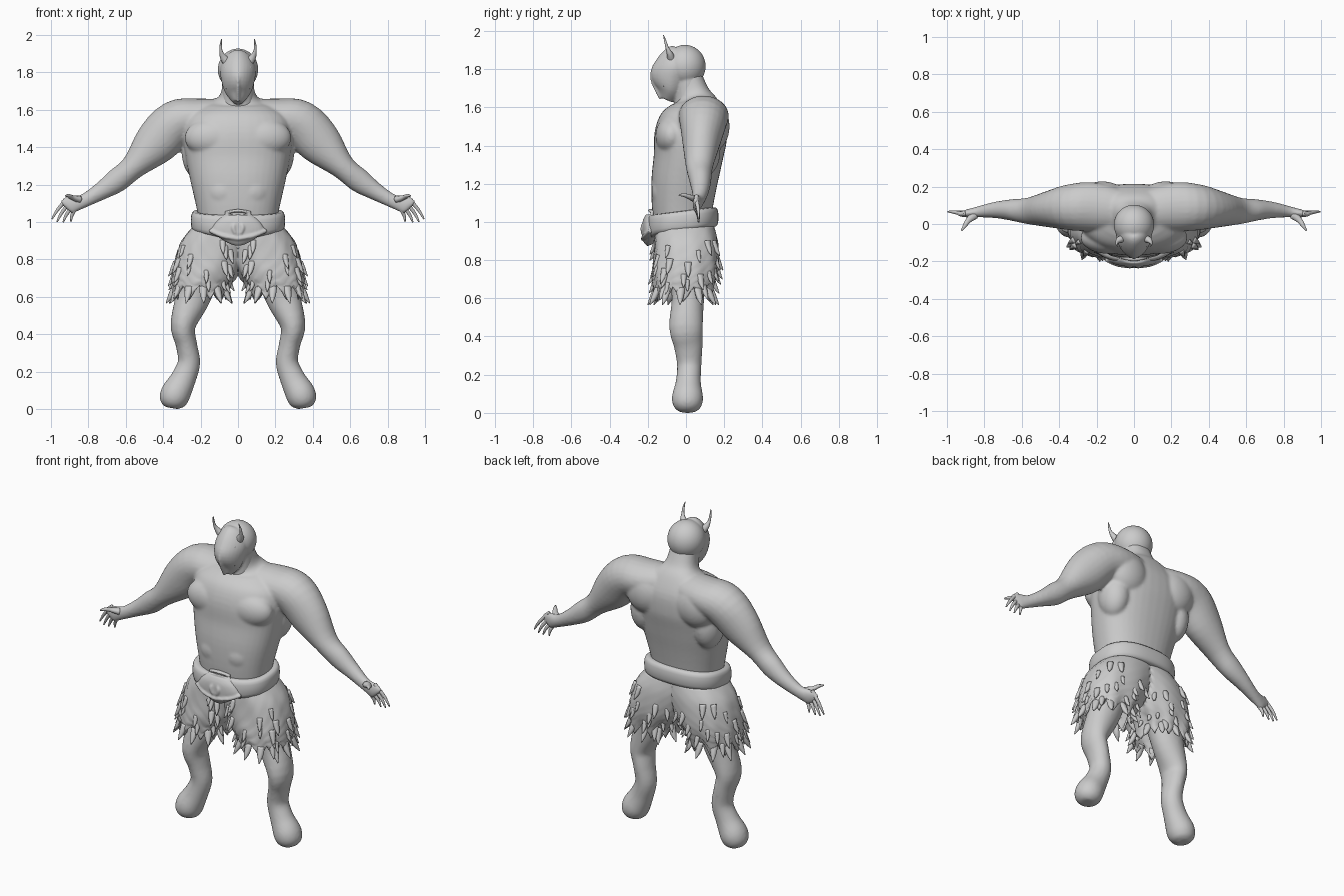
import bpy, bmesh, math, random
from mathutils import Vector, Matrix

if "Cube" in bpy.data.objects:
    bpy.data.objects.remove(bpy.data.objects["Cube"])

random.seed(4)
TAU = math.tau
grey = bpy.data.materials.new("grey")
grey.diffuse_color = (0.6, 0.6, 0.6, 1)
grey.use_nodes = True
grey.node_tree.nodes["Principled BSDF"].inputs["Base Color"].default_value = grey.diffuse_color


def spline(rows, n):
    """Catmull-Rom interpolation of tuples."""
    out = []
    for i in range(len(rows) - 1):
        p0, p1, p2, p3 = (rows[max(0, min(len(rows) - 1, i + d))] for d in (-1, 0, 1, 2))
        for j in range(n):
            t = j / n
            out.append([0.5 * (2 * b + (c - a) * t + (2 * a - 5 * b + 4 * c - d) * t * t
                               + (3 * b - a - 3 * c + d) * t ** 3)
                        for a, b, c, d in zip(p0, p1, p2, p3)])
    return out + [list(rows[-1])]


def power(v, k):
    return math.copysign(abs(v) ** (2 / k), v)


def tube(bm, rows, ref, k=2, seg=24, n=4, s=1):
    """Closed loft; rows are (x, y, z, radius along ref, radius across)."""
    rows = spline(rows, n)
    pts = [Vector(r[:3]) for r in rows]
    rings = []
    for i, r in enumerate(rows):
        t = (pts[min(i + 1, len(pts) - 1)] - pts[max(i - 1, 0)]).normalized()
        b = t.cross(Vector(ref)).normalized()
        a = b.cross(t)
        ring = []
        for j in range(seg):
            w = TAU * j / seg
            p = pts[i] + a * r[3] * power(math.cos(w), k) + b * r[4] * power(math.sin(w), k)
            ring.append(bm.verts.new((p.x * s, p.y, p.z)))
        rings.append(ring)
    for lo, hi in zip(rings, rings[1:]):
        for j in range(seg):
            bm.faces.new((lo[j], lo[j - 1], hi[j - 1], hi[j]))
    bm.faces.new(rings[0])
    bm.faces.new(rings[-1])


def blob(bm, c, r):
    bmesh.ops.create_icosphere(bm, subdivisions=4, radius=1,
                               matrix=Matrix.Translation(c) @ Matrix.Diagonal((*r, 1)))


def finish(name, bm, voxel=0, smooth=0):
    bmesh.ops.recalc_face_normals(bm, faces=bm.faces[:])
    me = bpy.data.meshes.new(name)
    bm.to_mesh(me)
    bm.free()
    ob = bpy.data.objects.new(name, me)
    bpy.context.collection.objects.link(ob)
    me.materials.append(grey)
    me.shade_smooth()
    if voxel:
        m = ob.modifiers.new("merge", 'REMESH')
        m.mode, m.voxel_size, m.use_smooth_shade = 'VOXEL', voxel, True
        m = ob.modifiers.new("soften", 'SMOOTH')
        m.factor, m.iterations = 0.5, smooth
    return ob


# body: torso, muscles, arms and legs merged into one skin
bm = bmesh.new()
tube(bm, [(0, -.01, .86, .19, .13), (0, -.02, 1.04, .215, .155), (0, -.01, 1.2, .25, .172),
          (0, .01, 1.33, .277, .18), (0, .025, 1.45, .29, .19), (0, .045, 1.55, .27, .17),
          (0, .05, 1.62, .19, .125), (0, .04, 1.67, .1, .085), (0, .01, 1.77, .08, .07)],
     (1, 0, 0), k=2.3, seg=40)
for s in (1, -1):
    tube(bm, [(0, .06, 1.57, .1, .085), (.2, .09, 1.56, .13, .1), (.33, .09, 1.53, .125, .122),
              (.44, .08, 1.42, .1, .118), (.56, .07, 1.295, .072, .068), (.65, .075, 1.22, .058, .064),
              (.74, .075, 1.16, .044, .047), (.83, .065, 1.11, .03, .037), (.9, .055, 1.09, .02, .05),
              (.92, .05, 1.075, .012, .042)], (0, 1, 0), s=s)
    tube(bm, [(.15, 0, .92, .1, .11), (.2, .01, .75, .11, .1), (.24, .01, .6, .095, .085),
              (.293, 0, .45, .068, .088), (.277, .012, .35, .057, .075), (.262, .017, .25, .06, .064),
              (.293, .012, .16, .068, .066), (.335, .008, .08, .08, .082), (.35, .008, .03, .068, .07),
              (.355, .008, .005, .035, .04)], (1, 0, 0), s=s)
    blob(bm, (.13 * s, -.075, 1.45), (.155, .085, .105))   # chest muscle
    blob(bm, (.17 * s, .14, 1.5), (.13, .088, .13))        # shoulder blade
    blob(bm, (.215 * s, .08, 1.37), (.085, .1, .14))       # flank muscle
    blob(bm, (.075 * s, -.1, 1.16), (.1, .08, .1))         # belly
finish("body", bm, .0085, 8)

# thin fingers and thumb
bm = bmesh.new()
for s in (1, -1):
    for x, z, tx, tz in ((.922, 1.115, .995, 1.015), (.907, 1.095, .968, 1.0),
                         (.89, 1.075, .935, .998), (.872, 1.065, .893, 1.002)):
        tube(bm, [(x - .02, .055, z + .02, .012, .012), (x, .055, z, .011, .011),
                  ((x + tx) / 2 + .006, .064, (z + tz) / 2, .009, .009),
                  (tx, .066, tz, .004, .004)], (0, 1, 0), seg=10, s=s)
    tube(bm, [(.85, .05, 1.12, .02, .025), (.885, .02, 1.13, .013, .016),
              (.905, -.01, 1.14, .01, .011), (.922, -.036, 1.14, .004, .004)], (0, 0, 1), seg=10, s=s)
finish("fingers", bm)

# head: round skull with a pointed muzzle mask
bm = bmesh.new()
blob(bm, (0, -.005, 1.815), (.108, .108, .112))
tube(bm, [(0, -.105, 1.64, .025, .035), (0, -.085, 1.69, .068, .075), (0, -.075, 1.76, .09, .112),
          (0, -.06, 1.82, .094, .1), (0, -.04, 1.88, .07, .072), (0, -.03, 1.9, .04, .04)],
     (1, 0, 0), k=1.7, seg=32)
tube(bm, [(0, .02, 1.6, .085, .08), (0, .015, 1.7, .085, .078), (0, 0, 1.8, .085, .08)], (1, 0, 0))
tube(bm, [(0, -.12, 1.65, .012, .022), (0, -.165, 1.76, .012, .025), (0, -.13, 1.84, .012, .02),
          (0, -.09, 1.89, .008, .01)], (1, 0, 0))
finish("head", bm, .006, 5)

# brow edges beside the mask
bm = bmesh.new()
for s in (1, -1):
    tube(bm, [(.066, -.12, 1.83, .004, .004), (.071, -.118, 1.78, .006, .007),
              (.062, -.118, 1.71, .003, .003)], (1, 0, 0), seg=8, s=s)
finish("mask_edges", bm)

# horns
bm = bmesh.new()
for s in (1, -1):
    tube(bm, [(.055, -.075, 1.85, .025, .024), (.078, -.085, 1.88, .019, .016),
              (.09, -.098, 1.91, .009, .009), (.092, -.108, 1.945, .006, .006),
              (.088, -.118, 1.978, .002, .002)], (1, 0, 0), seg=12, s=s)
finish("horns", bm)

# belt: thick rolled band, deeper and lower at the front
bm = bmesh.new()
rings = []
for i in range(64):
    w = TAU * i / 64
    cx, sy = power(math.cos(w), 2.5), power(math.sin(w), 2.5)
    front = max(0, -math.sin(w)) ** 6
    z = 1.005 + .02 * sy - .012 * front
    rings.append([bm.verts.new((cx * (.222 + .03 * power(math.cos(a), 3)),
                                -.018 + sy * (.158 + .03 * power(math.cos(a), 3)),
                                z + (.052 + .012 * front) * power(math.sin(a), 3)))
                  for a in (TAU * j / 16 for j in range(16))])
for i in range(64):
    for j in range(16):
        bm.faces.new((rings[i - 1][j - 1], rings[i][j - 1], rings[i][j], rings[i - 1][j]))
finish("belt", bm)

# draped buckle with two folds and a flap
bm = bmesh.new()
tube(bm, [(0, -.175, .885, .04, .03), (0, -.185, .91, .09, .04), (0, -.185, .95, .14, .044),
          (0, -.185, 1.0, .12, .042), (0, -.18, 1.035, .08, .03)], (1, 0, 0), seg=32)
for s in (1, -1):
    tube(bm, [(.15, -.185, .955, .012, .016), (.08, -.215, .925, .012, .016),
              (0, -.22, .91, .012, .016)], (0, 0, 1), s=s)
    tube(bm, [(.01, -.212, 1.0, .01, .012), (.025, -.225, .97, .012, .014),
              (.012, -.225, .935, .008, .01)], (1, 0, 0), s=s)
tube(bm, [(-.07, -.175, 1.05, .012, .008), (0, -.185, 1.06, .016, .009), (.07, -.175, 1.05, .012, .008)],
     (0, 1, 0), seg=12)
finish("buckle", bm, .006, 4)

# ragged shorts: one open sleeve, mirrored; rows are (z, inner x, outer x, front y, back y)
rows = spline([(.98, -.1, .235, -.16, .145), (.9, -.08, .3, -.165, .165), (.8, -.04, .335, -.17, .17),
               (.73, -.005, .348, -.175, .165), (.67, .04, .352, -.172, .15), (.62, .06, .35, -.165, .135)], 4)
SEG = 60


def sleeve(r, w):
    z, x0, x1, y0, y1 = r
    return Vector(((x0 + x1) / 2 + (x1 - x0) / 2 * power(math.cos(w), 2.4),
                   (y0 + y1) / 2 + (y1 - y0) / 2 * power(math.sin(w), 2.4), z))


bm = bmesh.new()
grid = []
for i, r in enumerate(rows):
    ring = []
    for j in range(SEG):
        p = sleeve(r, TAU * j / SEG)
        f = i / (len(rows) - 1)
        p.z += f ** 4 * (.04 - .075 * abs((j % 6) - 3) / 3)      # toothed hem
        wave = .008 * math.sin(j * 1.3 + i * .9) * math.sin(i * 1.1 + j * .4)
        p += Vector((math.cos(TAU * j / SEG), math.sin(TAU * j / SEG), 0)) * wave * f ** .5
        ring.append(bm.verts.new((max(p.x, 0), p.y, p.z)))
    grid.append(ring)
for lo, hi in zip(grid, grid[1:]):
    for j in range(SEG):
        bm.faces.new((lo[j], lo[j - 1], hi[j - 1], hi[j]))
bmesh.ops.delete(bm, geom=[f for f in bm.faces if all(v.co.x < 1e-5 for v in f.verts)], context='FACES')
shorts = finish("ragged_shorts", bm)
shorts.modifiers.new("mirror", 'MIRROR')
m = shorts.modifiers.new("thickness", 'SOLIDIFY')
m.thickness = .01

# pointed fur tufts over the shorts and along the hem
bm = bmesh.new()
spots = [(len(rows) - 2, TAU * (j + random.uniform(-.2, .2)) / 11, 1.15) for j in range(11)]
for level, count in ((5, 7), (8, 9), (11, 9), (14, 10), (17, 10)):
    spots += [(level + random.choice((-1, 0, 1)), TAU * (j + random.random()) / count,
               random.uniform(.6, 1)) for j in range(count)]
for i, w, size in spots:
    p = sleeve(rows[i], w)
    if p.x < .03:
        continue
    out = Vector((math.cos(w), math.sin(w), 0))
    a, b, c = p - out * .008 + Vector((0, 0, .025)), p + out * .008 * size, p + out * .03 * size
    b.z -= .02 * size
    c.z -= .055 * size
    for s in (1, -1):
        tube(bm, [(*a, .02 * size, .012), (*b, .015 * size, .013 * size), (*c, .002, .002)],
             (-out.y, out.x, 0), seg=10, n=3, s=s)
finish("fur_tufts", bm)
